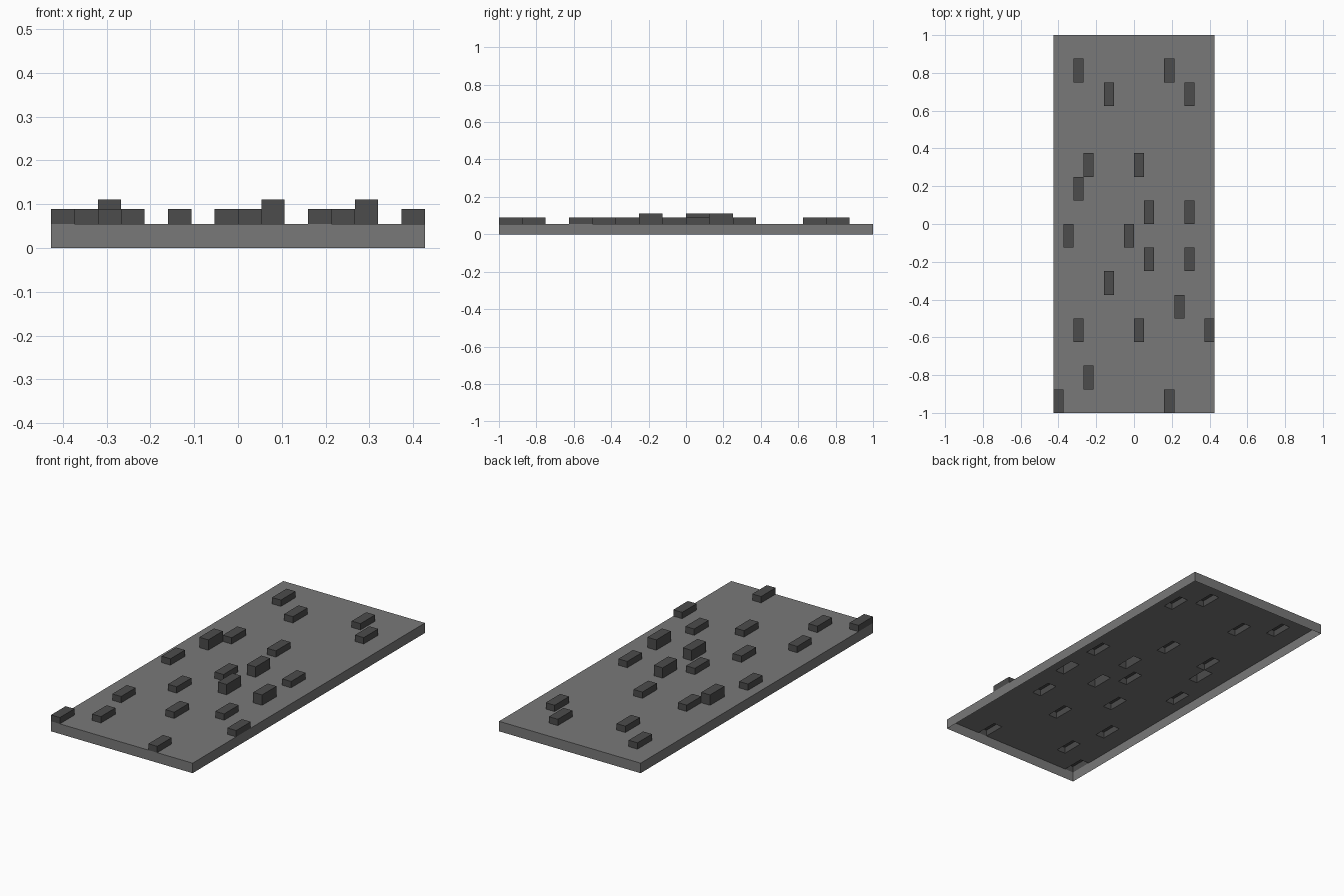
import bpy, bmesh

if "Cube" in bpy.data.objects:
    bpy.data.objects.remove(bpy.data.objects["Cube"])

N = 16                       # cells per side
W, D = 0.8533, 2.0           # overall width and depth
CW, CD = W / N, D / N        # cell size
BASE, LOW, TALL = 0.0545, 0.089, 0.111

# (column, row) of raised cells, counted from the front left corner
low_cells = [(2, 14), (11, 14), (5, 13), (13, 13), (3, 10), (8, 10), (13, 8),
             (1, 7), (7, 7), (5, 5), (12, 4), (2, 3), (8, 3), (15, 3),
             (3, 1), (0, 0), (11, 0)]
tall_cells = [(2, 9), (9, 8), (9, 6), (13, 6)]
cells = set(low_cells + tall_cells)


def material(name, v):
    m = bpy.data.materials.new(name)
    m.diffuse_color = (v, v, v, 1)
    m.use_nodes = True
    m.node_tree.nodes["Principled BSDF"].inputs["Base Color"].default_value = m.diffuse_color
    return m


def make_object(name, bm, mat):
    me = bpy.data.meshes.new(name)
    bm.to_mesh(me)
    bm.free()
    me.materials.append(mat)
    ob = bpy.data.objects.new(name, me)
    bpy.context.collection.objects.link(ob)
    return ob


base_mat = material("mid_grey", 0.19)
block_mat = material("dark_grey", 0.072)

# Base tray: top sheet with side skirts, open underneath
bm = bmesh.new()
bmesh.ops.create_grid(bm, x_segments=N, y_segments=N, size=1)
for v in bm.verts:
    v.co = (v.co.x * W / 2, v.co.y * D / 2, BASE)
rim = [e for e in bm.edges if e.is_boundary]
skirt = bmesh.ops.extrude_edge_only(bm, edges=rim)["geom"]
for v in skirt:
    if isinstance(v, bmesh.types.BMVert):
        v.co.z = 0
bmesh.ops.recalc_face_normals(bm, faces=bm.faces[:])
top = [f for f in bm.faces if abs(f.normal.z) > 0.9]
if top[0].normal.z < 0:
    bmesh.ops.reverse_faces(bm, faces=bm.faces[:])

# Openings under the raised blocks
holes = []
for f in top:
    c = f.calc_center_median()
    if (int((c.x + W / 2) / CW), int((c.y + D / 2) / CD)) in cells:
        holes.append(f)
bmesh.ops.delete(bm, geom=holes, context='FACES')
make_object("base_tray", bm, base_mat)


# Raised blocks: hollow boxes without a bottom
def make_block(name, col, row, height):
    bm = bmesh.new()
    bmesh.ops.create_cube(bm, size=1)
    bottom = [f for f in bm.faces if f.normal.z < -0.9]
    bmesh.ops.delete(bm, geom=bottom, context='FACES_ONLY')
    for v in bm.verts:
        v.co = ((v.co.x + col + 0.5) * CW - W / 2,
                (v.co.y + row + 0.5) * CD - D / 2,
                height if v.co.z > 0 else BASE)
    make_object(name, bm, block_mat)


for i, (c, r) in enumerate(low_cells):
    make_block(f"low_block_{i + 1}", c, r, LOW)
for i, (c, r) in enumerate(tall_cells):
    make_block(f"tall_block_{i + 1}", c, r, TALL)
